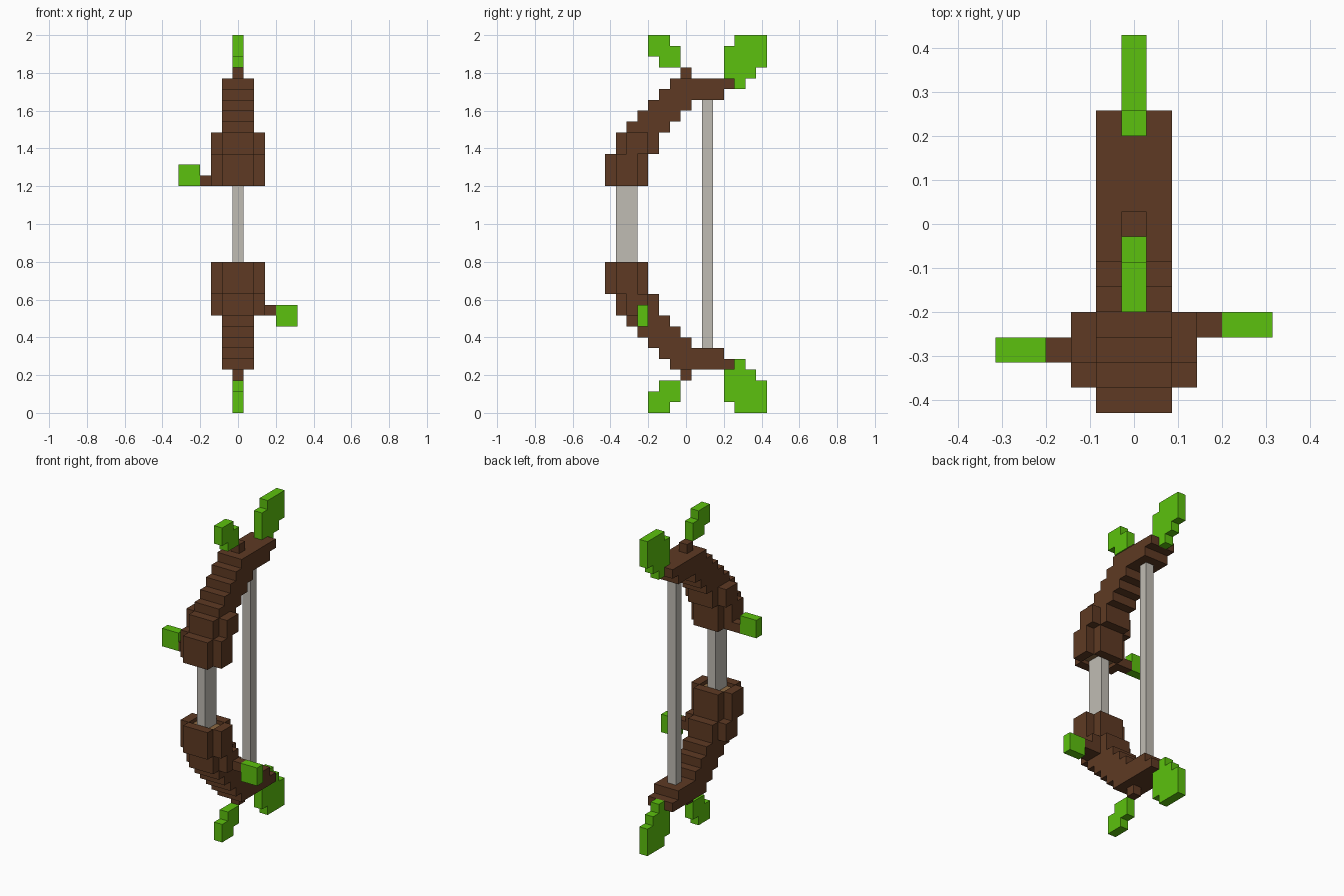
import bpy
import bmesh

cube = bpy.data.objects.get("Cube")
if cube:
    bpy.data.objects.remove(cube, do_unlink=True)

U = 2 / 35          # one grid cell
HEIGHT = 35         # cells tall
HALF_DEPTH = 7.5    # cells from the front edge to the middle


def srgb(r, g, b):
    return tuple((c / 255 / 12.92) if c < 11 else ((c / 255 + 0.055) / 1.055) ** 2.4
                 for c in (r, g, b)) + (1.0,)


def material(name, color):
    mat = bpy.data.materials.new(name)
    mat.use_nodes = True
    mat.diffuse_color = color
    bsdf = mat.node_tree.nodes["Principled BSDF"]
    bsdf.inputs["Base Color"].default_value = color
    bsdf.inputs["Roughness"].default_value = 0.9
    return mat


BARK = material("bark_brown", srgb(94, 58, 35))
LEAF = material("leaf_green", srgb(92, 193, 14))
PALE = material("pale_grey", srgb(192, 188, 180))
CORE = material("core_tan", srgb(140, 105, 66))


def slab(name, outline, x0, x1, mat, flip=False):
    """Extrude a (depth, height) outline in cells across x; flip mirrors it top to bottom."""
    bm = bmesh.new()
    verts = [bm.verts.new((x0 * U, (y - HALF_DEPTH) * U, (HEIGHT - z if flip else z) * U))
             for y, z in outline]
    face = bm.faces.new(verts)
    grown = bmesh.ops.extrude_face_region(bm, geom=[face])["geom"]
    bmesh.ops.translate(bm, vec=((x1 - x0) * U, 0, 0),
                        verts=[v for v in grown if isinstance(v, bmesh.types.BMVert)])
    bmesh.ops.recalc_face_normals(bm, faces=bm.faces)
    mesh = bpy.data.meshes.new(name)
    bm.to_mesh(mesh)
    bm.free()
    mesh.materials.append(mat)
    obj = bpy.data.objects.new(name, mesh)
    bpy.context.collection.objects.link(obj)
    return obj


def stepped(rows, bottom=()):
    """Stair-step outline from (z0, z1, y0, y1) rows, listed upward."""
    right = [(y1, z) for z0, z1, y0, y1 in rows for z in (z0, z1)]
    left = [(y0, z) for z0, z1, y0, y1 in reversed(rows) for z in (z1, z0)]
    return list(bottom) + right + left


def box(name, x0, x1, y0, y1, z0, z1, mat, flip=False):
    return slab(name, stepped([(z0, z1, y0, y1)]), x0, x1, mat, flip)


# Curved limb: thick block, diagonal steps, flat tip
limb_rows = [(21, 24, 0, 4), (24, 26, 1, 5)]
limb_rows += [(z, z + 1, z - 24, z - 20) for z in range(26, 29)]
limb_rows += [(29, 30, 5, 11), (30, 31, 6, 12)]
socket = [(1, 21), (1, 21.5), (3, 21.5), (3, 21)]
cheek_rows = [(21, 24, 1, 3), (24, 26, 2, 4)]

# Leaf silhouettes
back_leaf_rows = [(30, 31, 12, 13), (31, 32, 11, 14), (32, 34, 11, 15), (34, 35, 12, 15)]
front_leaf_rows = [(32, 33, 5, 7), (33, 34, 4, 7), (34, 35, 4, 6)]

for prefix, flip in (("upper", False), ("lower", True)):
    slab(prefix + "_limb", stepped(limb_rows, socket), -1.5, 1.5, BARK, flip)
    slab(prefix + "_right_cheek", stepped(cheek_rows), -2.5, -1.5, BARK, flip)
    slab(prefix + "_left_cheek", stepped(cheek_rows), 1.5, 2.5, BARK, flip)
    box(prefix + "_socket_core", -1.5, 1.5, 1, 3, 21.4, 21.5, CORE, flip)
    box(prefix + "_twig", -0.5, 0.5, 7, 8, 31, 32, BARK, flip)
    slab(prefix + "_back_leaf", stepped(back_leaf_rows), -0.5, 0.5, LEAF, flip)
    slab(prefix + "_front_leaf", stepped(front_leaf_rows), -0.5, 0.5, LEAF, flip)

# Side sprouts
box("right_sprout_stem", -3.5, -2.5, 2, 3, 21, 22, BARK)
box("right_sprout_leaf", -5.5, -3.5, 2, 3, 21, 23, LEAF)
box("left_sprout_stem", 2.5, 3.5, 3, 4, 9, 10, BARK)
box("left_sprout_leaf", 3.5, 5.5, 3, 4, 8, 10, LEAF)

# Grip and string
box("grip", -0.5, 0.5, 1, 3, 13.5, 21.5, PALE)
box("string", -0.5, 0.5, 9, 10, 6, 29, PALE)
